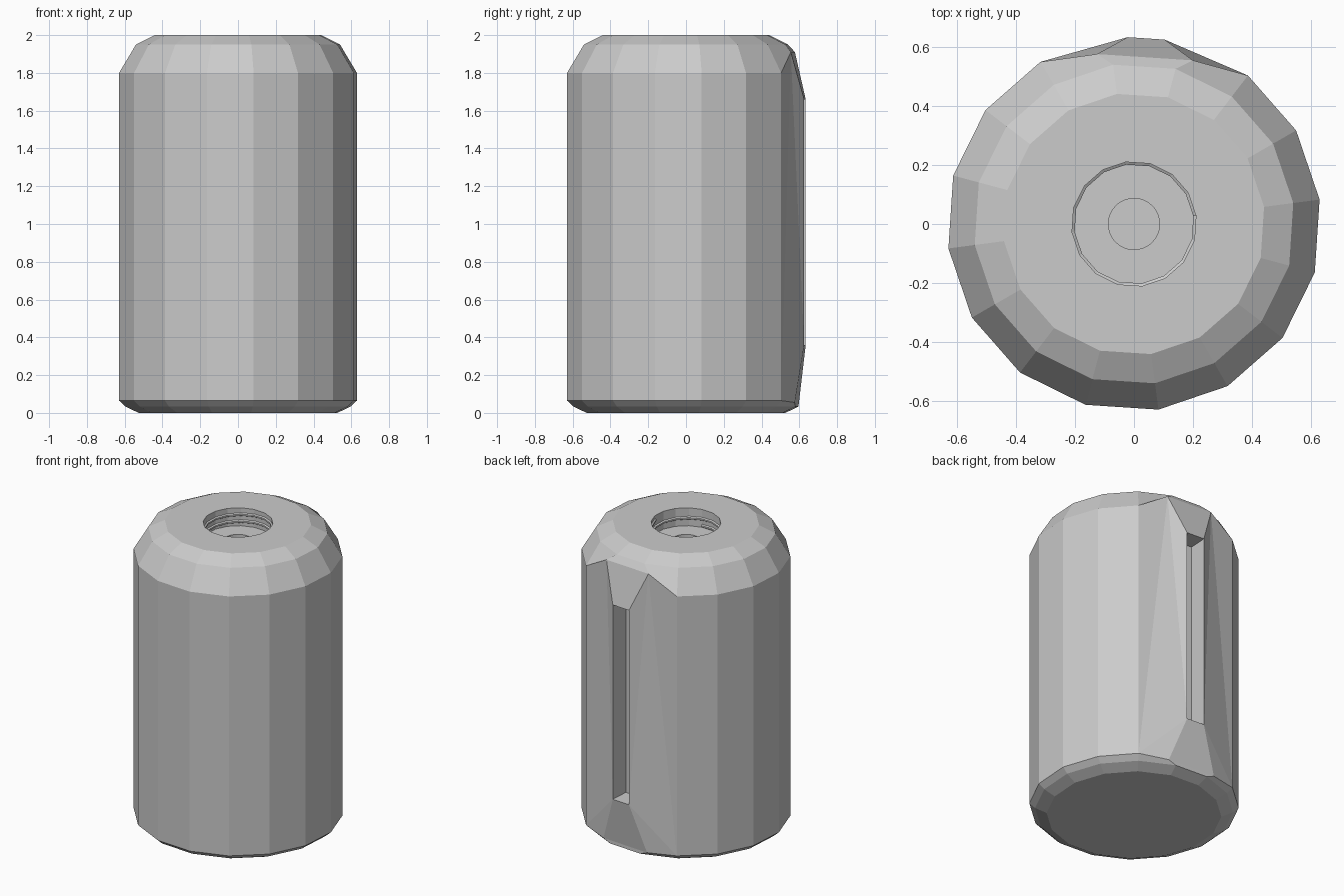
import bpy, bmesh
from math import sin, cos, radians, tau

if "Cube" in bpy.data.objects:
    bpy.data.objects.remove(bpy.data.objects["Cube"])

N = 16
OFFSET = 7.5
MID = radians(86.25)          # direction the slot faces


def polar(r, deg, z):
    return (r * cos(radians(deg)), r * sin(radians(deg)), z)


def finish(name, bm):
    bmesh.ops.recalc_face_normals(bm, faces=bm.faces)
    me = bpy.data.meshes.new(name)
    bm.to_mesh(me)
    bm.free()
    ob = bpy.data.objects.new(name, me)
    bpy.context.collection.objects.link(ob)
    return ob


def lathe(bm, profile, n, skip=lambda band, k: False):
    rings = [[bm.verts.new(polar(r, OFFSET + 360 * k / n, z)) for k in range(n)]
             for r, z in profile]
    for b in range(len(rings) - 1):
        for k in range(n):
            if not skip(b, k):
                j = (k + 1) % n
                bm.faces.new((rings[b][k], rings[b][j], rings[b + 1][j], rings[b + 1][k]))
    return rings


# Body: bevelled 16-sided drum with an open patch at the back and a neck hole
bm = bmesh.new()
profile = [(0.53, 0), (0.60, 0.033), (0.635, 0.065), (0.635, 1.80), (0.545, 1.95),
           (0.445, 2.0), (0.212, 2.0), (0.212, 1.86)]
R = lathe(bm, profile, N, lambda b, k: b in (1, 2, 3) and k in (2, 3, 4))
bm.faces.new(R[0])

# Back panel: facets that run from the drum to the slot rim
HALF, FACE, DEPTH = 0.0627, 0.631, 0.126


def slot_vert(side, depth, z):
    d, s = FACE - depth, side * HALF
    return bm.verts.new((d * cos(MID) + s * sin(MID), d * sin(MID) - s * cos(MID), z))


sides = []
for side, edge, near in ((1, 2, 3), (-1, 5, 4)):
    a_top = bm.verts.new(polar(0.59, 86.25 - side * 16.05, 1.91))
    a_bot = bm.verts.new(polar(0.612, 86.25 - side * 16.05, 0.055))
    top, bot = slot_vert(side, 0, 1.66), slot_vert(side, 0, 0.36)
    top_in, bot_in = slot_vert(side, DEPTH, 1.66), slot_vert(side, DEPTH, 0.36)
    for f in ((R[3][edge], R[4][edge], R[4][near], a_top),
              (R[2][edge], R[1][edge], R[1][near], a_bot),
              (R[3][edge], a_top, R[2][edge]),
              (a_top, bot, R[2][edge]),
              (a_top, top, bot),
              (bot, a_bot, R[2][edge]),
              (top, top_in, bot_in, bot)):
        bm.faces.new(f)
    sides.append((R[4][near], a_top, top, top_in, bot_in, bot, a_bot, R[1][near]))
# Strips joining both sides: flares, slot ceiling, back wall and ledge
right, left = sides
for i in range(7):
    bm.faces.new((right[i], right[i + 1], left[i + 1], left[i]))
finish("canister_body", bm)

# Neck floor with a small round socket
bm = bmesh.new()
rings = lathe(bm, [(0.213, 1.88), (0.087, 1.88), (0.087, 1.78)], 32)
bm.faces.new(rings[-1])
finish("neck_floor", bm)

# Screw thread inside the neck
bm = bmesh.new()
prev = None
for i in range(29):
    a, z = 360 * i / N + OFFSET, 1.982 - 0.046 * i / N
    cur = [bm.verts.new(polar(r, a, z + dz))
           for r, dz in ((0.213, 0), (0.203, -0.006), (0.203, -0.016), (0.213, -0.022))]
    if prev:
        for j in range(4):
            m = (j + 1) % 4
            bm.faces.new((prev[j], prev[m], cur[m], cur[j]))
    if i in (0, 28):
        bm.faces.new(cur)
    prev = cur
finish("neck_thread", bm)
